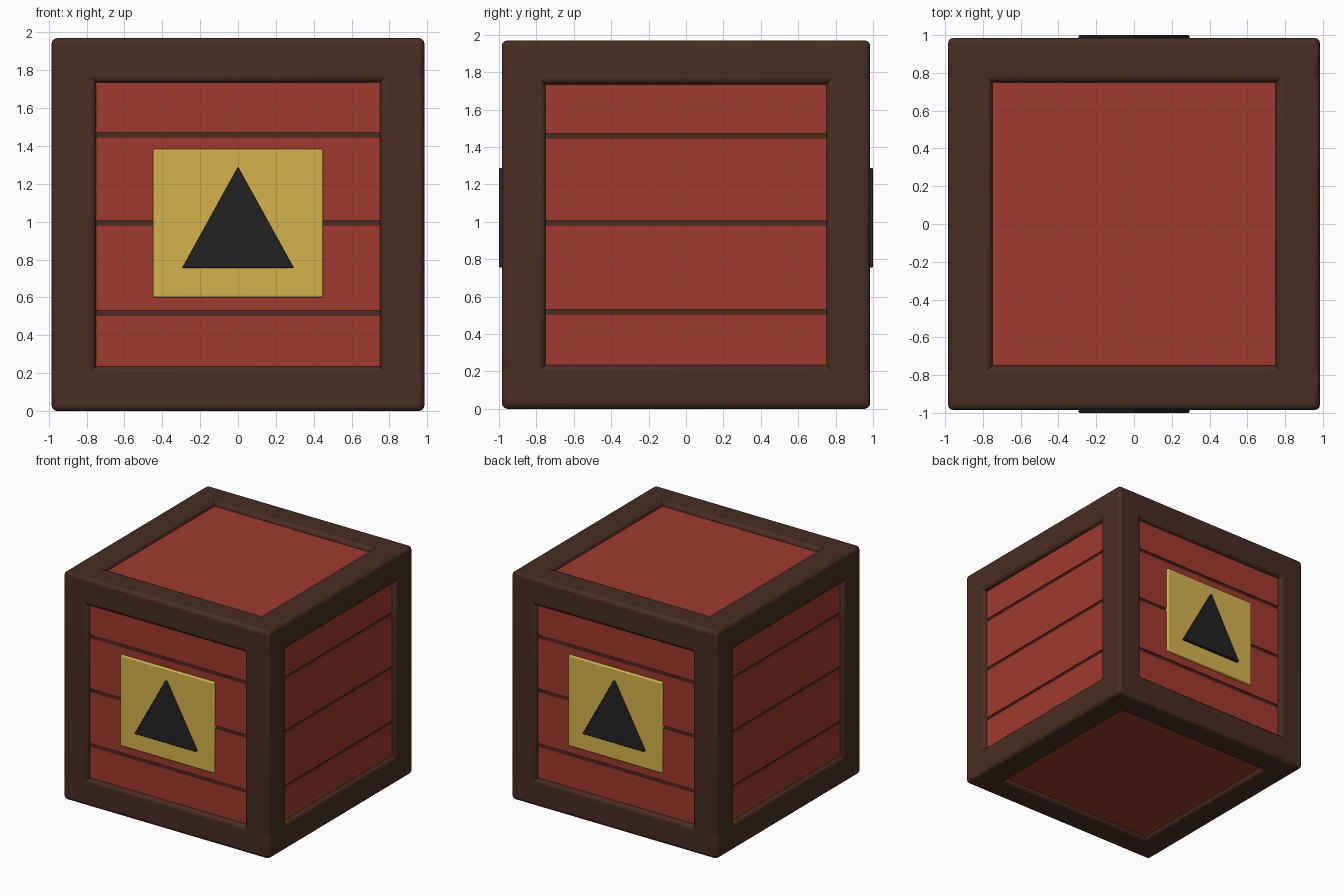
import bpy
import bmesh
from math import radians, pi
from mathutils import Matrix, Vector

if "Cube" in bpy.data.objects:
    bpy.data.objects.remove(bpy.data.objects["Cube"], do_unlink=True)

HALF = 0.985          # half size of the crate
BEAM = 0.235          # beam thickness
INNER = HALF - BEAM   # half width of each panel opening
PANEL = HALF - 0.035  # distance of panel faces from the centre
GAP = 0.024           # groove between planks
PITCH = 0.465         # groove spacing


def material(name, r, g, b):
    mat = bpy.data.materials.new(name)
    mat.use_nodes = True
    mat.diffuse_color = (r, g, b, 1)
    bsdf = next(n for n in mat.node_tree.nodes if n.type == "BSDF_PRINCIPLED")
    bsdf.inputs["Base Color"].default_value = (r, g, b, 1)
    return mat


brown = material("dark brown wood", 0.065, 0.026, 0.017)
red = material("red wood", 0.35, 0.042, 0.027)
gold = material("gold plate", 0.66, 0.45, 0.075)
black = material("black", 0.016, 0.016, 0.016)


def finish(name, bm, mat, bevel, turn):
    """Make an object, rotated about the crate's upright axis."""
    bmesh.ops.recalc_face_normals(bm, faces=bm.faces)
    bm.transform(Matrix.Translation((0, 0, HALF)) @ Matrix.Rotation(turn, 4, "Z"))
    mesh = bpy.data.meshes.new(name)
    bm.to_mesh(mesh)
    bm.free()
    mesh.materials.append(mat)
    obj = bpy.data.objects.new(name, mesh)
    bpy.context.collection.objects.link(obj)
    if bevel:
        mod = obj.modifiers.new("rounded edges", "BEVEL")
        mod.width = bevel
        mod.segments = 3
        bpy.ops.object.select_all(action="DESELECT")
        obj.select_set(True)
        bpy.context.view_layer.objects.active = obj
        bpy.ops.object.shade_smooth_by_angle(angle=radians(35))
    return obj


def box(name, low, high, mat, bevel=0, turn=0):
    low, high = Vector(low), Vector(high)
    bm = bmesh.new()
    bmesh.ops.create_cube(bm, size=1)
    bmesh.ops.scale(bm, vec=high - low, verts=bm.verts)
    bmesh.ops.translate(bm, vec=(low + high) / 2, verts=bm.verts)
    return finish(name, bm, mat, bevel, turn)


# Frame: four full-length beams along each axis
for axis, label in enumerate(("cross_beam", "side_beam", "post")):
    for a in (-1, 1):
        for b in (-1, 1):
            centre = Vector((0, 0, 0))
            half = Vector((BEAM / 2,) * 3)
            half[axis] = HALF
            centre[(axis + 1) % 3] = a * (HALF - BEAM / 2)
            centre[(axis + 2) % 3] = b * (HALF - BEAM / 2)
            box(label, centre - half, centre + half, brown, 0.03)

# Dark core seen through the grooves
core = PANEL - 0.012
box("groove_core", (-core, -core, -INNER), (core, core, INNER), brown)

# Plain top and bottom panels
for side, label in ((1, "top_panel"), (-1, "bottom_panel")):
    z = sorted((side * PANEL, side * INNER))
    box(label, (-INNER - 0.02, -INNER - 0.02, z[0]),
        (INNER + 0.02, INNER + 0.02, z[1]), red)

# Planks on the four walls
reach = INNER + 0.02
cuts = [-reach - GAP / 2, -PITCH, 0.01, PITCH + 0.01, reach + GAP / 2]
for k, wall in enumerate(("front", "left", "back", "right")):
    for lower, upper in zip(cuts, cuts[1:]):
        box(wall + "_plank", (-reach, -PANEL, lower + GAP / 2),
            (reach, -PANEL + 0.06, upper - GAP / 2), red, 0, k * pi / 2)

# Sign plate with a raised triangle on front and back
for turn, label in ((0, "front"), (pi, "back")):
    box(label + "_sign_plate", (-0.45, -0.972, -0.385), (0.45, -0.93, 0.4),
        gold, 0.01, turn)
    bm = bmesh.new()
    corners = [bm.verts.new((x, -1, z)) for x, z in
               ((-0.295, -0.23), (0.295, -0.23), (0, 0.305))]
    face = bm.faces.new(corners)
    new = bmesh.ops.extrude_face_region(bm, geom=[face])["geom"]
    bmesh.ops.translate(bm, vec=(0, 0.05, 0),
                        verts=[v for v in new if isinstance(v, bmesh.types.BMVert)])
    finish(label + "_triangle", bm, black, 0.006, turn)
